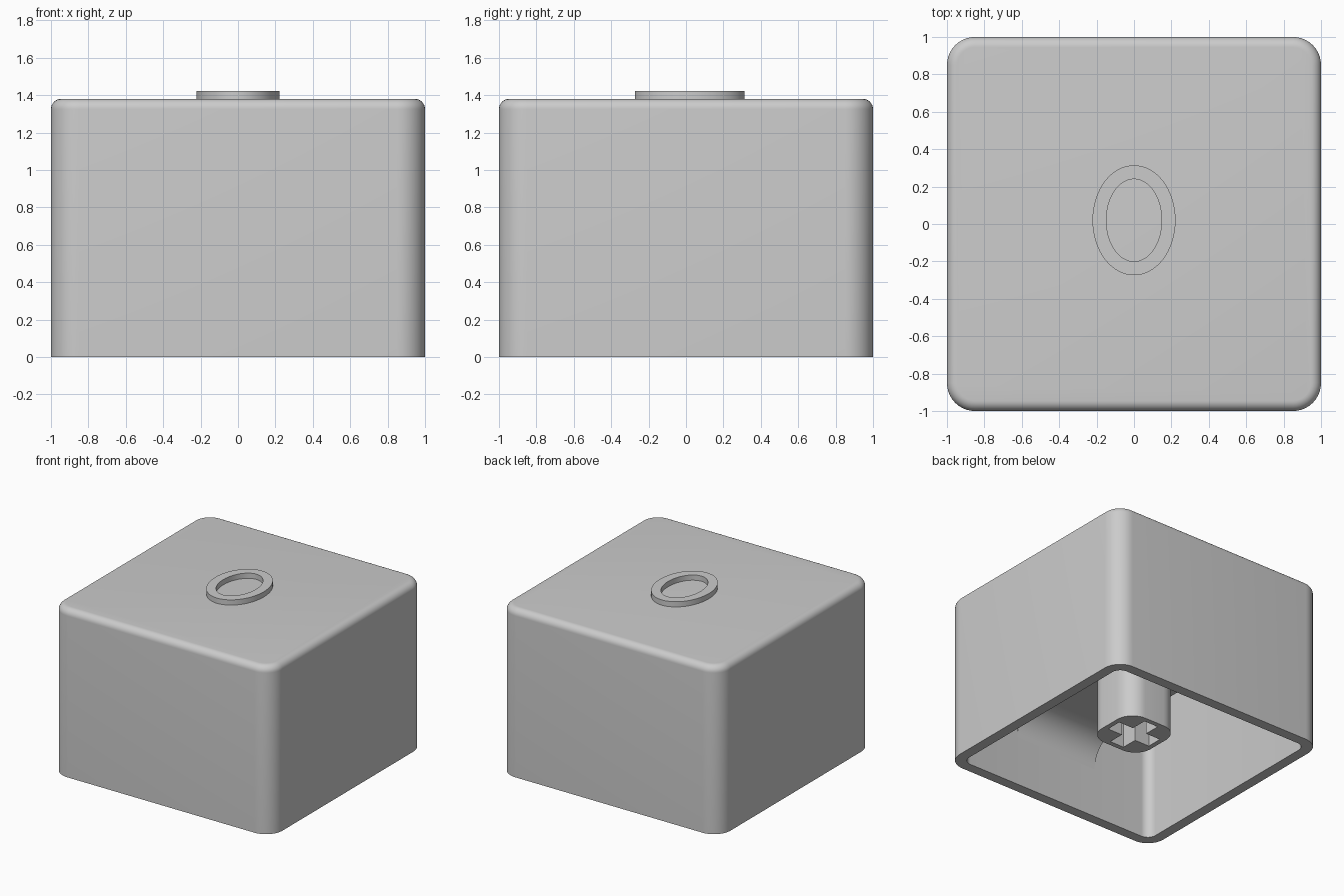
import bpy, bmesh, math

cube = bpy.data.objects.get("Cube")
if cube:
    bpy.data.objects.remove(cube, do_unlink=True)

grey = bpy.data.materials.new("light_grey_plastic")
grey.use_nodes = True
grey.diffuse_color = (0.6, 0.6, 0.6, 1)
grey.node_tree.nodes["Principled BSDF"].inputs["Base Color"].default_value = (0.6, 0.6, 0.6, 1)


def finish(obj, angle=35):
    """Assign the material and smooth rounded surfaces."""
    bpy.ops.object.select_all(action="DESELECT")
    obj.select_set(True)
    bpy.context.view_layer.objects.active = obj
    bpy.ops.object.shade_smooth_by_angle(angle=math.radians(angle))
    return obj


def mesh_object(name, bm):
    bmesh.ops.recalc_face_normals(bm, faces=bm.faces)
    mesh = bpy.data.meshes.new(name)
    bm.to_mesh(mesh)
    bm.free()
    mesh.materials.append(grey)
    obj = bpy.data.objects.new(name, mesh)
    bpy.context.collection.objects.link(obj)
    return finish(obj)


def rounded_square(half, radius, steps=10):
    """Counter-clockwise outline of a square with rounded corners."""
    points = []
    for corner in range(4):
        sx, sy = [(1, 1), (-1, 1), (-1, -1), (1, -1)][corner]
        for i in range(steps + 1):
            a = math.pi / 2 * (corner + i / steps)
            points.append((sx * (half - radius) + radius * math.cos(a),
                           sy * (half - radius) + radius * math.sin(a)))
    return points


def oval(rx, ry, cy, count=64):
    angles = [2 * math.pi * i / count for i in range(count)]
    return [(rx * math.cos(a), cy + ry * math.sin(a)) for a in angles]


def plate_with_hole(name, outer, hole, z0, z1):
    """Extrude an outline with an opening between two heights."""
    curve = bpy.data.curves.new(name, "CURVE")
    curve.dimensions = "2D"
    curve.fill_mode = "BOTH"
    curve.extrude = (z1 - z0) / 2
    for outline in (outer, hole):
        spline = curve.splines.new("POLY")
        spline.points.add(len(outline) - 1)
        for point, (x, y) in zip(spline.points, outline):
            point.co = (x, y, 0, 1)
        spline.use_cyclic_u = True
    curve.materials.append(grey)
    obj = bpy.data.objects.new(name, curve)
    obj.location.z = (z0 + z1) / 2
    bpy.context.collection.objects.link(obj)
    bpy.ops.object.select_all(action="DESELECT")
    obj.select_set(True)
    bpy.context.view_layer.objects.active = obj
    bpy.ops.object.convert(target="MESH")
    return finish(bpy.context.object)


# Hollow cap: inner ceiling, inner wall, rim, outer wall, rounded top edge
TOP, EDGE, CORNER, WALL, CEILING = 1.38, 0.055, 0.15, 0.085, 1.29
INNER = 1 - WALL
rings = [(INNER, 0.075, CEILING), (INNER, 0.075, 0), (1, CORNER, 0)]
for i in range(9):
    a = math.pi / 2 * i / 8
    inset = EDGE * (1 - math.cos(a))
    rings.append((1 - inset, CORNER - inset, TOP - EDGE + EDGE * math.sin(a)))
bm = bmesh.new()
loops = [[bm.verts.new((x, y, z)) for x, y in rounded_square(h, r)] for h, r, z in rings]
for low, high in zip(loops, loops[1:]):
    for i in range(len(low)):
        j = (i + 1) % len(low)
        bm.faces.new((low[i], low[j], high[j], high[i]))
bm.faces.new(loops[0])
bm.faces.new(loops[-1])
mesh_object("cap_shell", bm)

# Inner rib spanning front to back, with filleted ends
RIB_HALF, RIB_Z, FILLET = 0.38, 0.65, 0.24
arc = [math.pi / 2 * i / 12 for i in range(13)]
half = [(INNER - FILLET * (1 - math.cos(a)), RIB_Z - FILLET * (1 - math.sin(a))) for a in arc]
half = [(INNER + 0.03, CEILING + 0.03), (INNER + 0.03, RIB_Z - FILLET)] + half
profile = half + [(-y, z) for y, z in reversed(half)]
bm = bmesh.new()
face = bm.faces.new([bm.verts.new((-RIB_HALF, y, z)) for y, z in profile])
side = bmesh.ops.extrude_face_region(bm, geom=[face])["geom"]
bmesh.ops.translate(bm, vec=(2 * RIB_HALF, 0, 0),
                    verts=[v for v in side if isinstance(v, bmesh.types.BMVert)])
mesh_object("inner_rib", bm)

# Stem with a cross-shaped socket
ARM, SLOT = 0.2, 0.065
cross = []
for turn in range(4):
    c, s = [(1, 0), (0, 1), (-1, 0), (0, -1)][turn]
    for x, y in [(ARM, -SLOT), (ARM, SLOT), (SLOT, SLOT)]:
        cross.append((c * x - s * y, s * x + c * y))
plate_with_hole("stem", rounded_square(0.24, 0.15), cross, 0.17, RIB_Z + 0.01)

# Raised oval ring on the top
plate_with_hole("top_ring", oval(0.222, 0.294, 0.02), oval(0.148, 0.22, 0.02), TOP - 0.01, 1.423)
